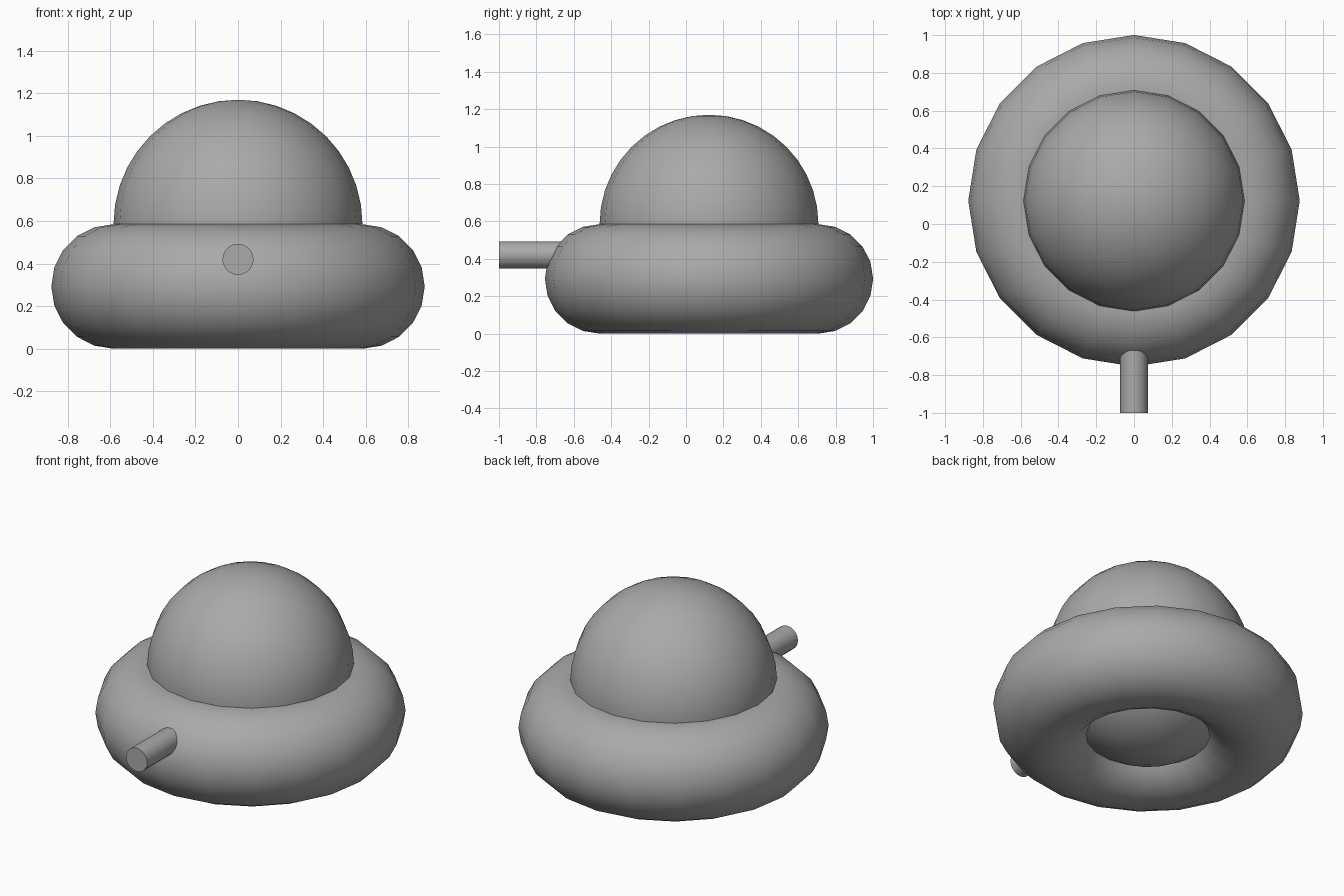
import bpy
import math

cube = bpy.data.objects.get("Cube")
if cube:
    bpy.data.objects.remove(cube, do_unlink=True)

R = 0.585          # dome radius and ring centreline radius
TUBE = R / 2       # ring thickness radius
CY = 0.123         # body centre along y
SIDES = 20

grey = bpy.data.materials.new("plain_grey")
grey.use_nodes = True
colour = (0.4, 0.4, 0.4, 1)
grey.diffuse_color = colour
grey.node_tree.nodes["Principled BSDF"].inputs["Base Color"].default_value = colour


def finish(name, angle):
    """Name the active part, colour it and shade it smooth."""
    part = bpy.context.object
    part.name = name
    part.data.materials.append(grey)
    bpy.ops.object.shade_smooth_by_angle(angle=math.radians(angle))


# Rounded ring base
bpy.ops.mesh.primitive_torus_add(major_radius=R, minor_radius=TUBE,
                                 major_segments=SIDES, minor_segments=SIDES,
                                 location=(0, CY, TUBE))
finish("ring_base", 60)

# Ball whose upper half forms the dome and whose underside fills the ring
bpy.ops.mesh.primitive_uv_sphere_add(radius=R, segments=SIDES, ring_count=SIDES,
                                     location=(0, CY, R))
finish("dome", 60)

# Barrel pointing forward, rooted inside the ring
LENGTH = R
bpy.ops.mesh.primitive_cylinder_add(radius=R / 8, depth=LENGTH, vertices=SIDES,
                                    location=(0, -1 + LENGTH / 2, 0.42),
                                    rotation=(math.pi / 2, 0, 0))
finish("barrel", 40)
